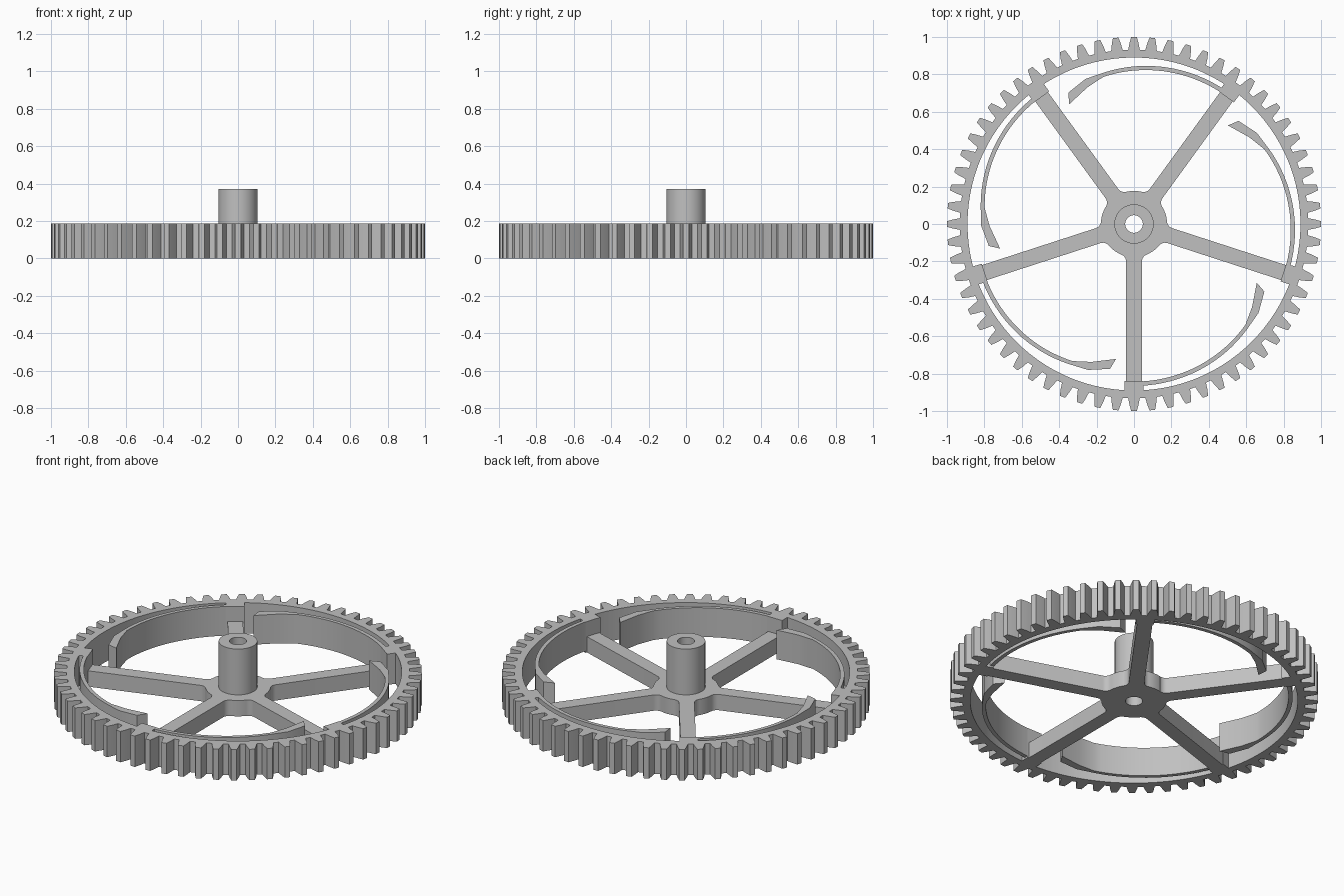
import bpy
import bmesh
from math import pi, radians, cos, sin, sqrt, atan2

if "Cube" in bpy.data.objects:
    bpy.data.objects.remove(bpy.data.objects["Cube"], do_unlink=True)

GREY = (0.53, 0.53, 0.53, 1.0)
mat = bpy.data.materials.new("plain grey")
mat.use_nodes = True
mat.diffuse_color = GREY
mat.node_tree.nodes["Principled BSDF"].inputs["Base Color"].default_value = GREY

RIM_H, SPOKE_H, SHAFT_H = 0.185, 0.095, 0.37
RIM_IN, ROOT, HUB_R, SHAFT_R, BORE_R = 0.89, 0.932, 0.177, 0.105, 0.047
TEETH, SPOKES = 64, 5


def polar(r, a):
    return (r * cos(a), r * sin(a))


def band(name, side_a, side_b, z0, z1, closed=False, turn=0.0):
    """Solid band between two matching 2D paths, from z0 up to z1."""
    bm = bmesh.new()
    rows = [[bm.verts.new((*p, z)) for p, z in ((a, z0), (a, z1), (b, z1), (b, z0))]
            for a, b in zip(side_a, side_b)]
    pairs = list(zip(rows, rows[1:]))
    if closed:
        pairs.append((rows[-1], rows[0]))
    else:
        bm.faces.new(rows[0])
        bm.faces.new(rows[-1])
    for r, s in pairs:
        for i in range(4):
            j = (i + 1) % 4
            bm.faces.new((r[i], r[j], s[j], s[i]))
    bmesh.ops.recalc_face_normals(bm, faces=bm.faces)
    for f in bm.faces:
        f.smooth = True
    mesh = bpy.data.meshes.new(name)
    bm.to_mesh(mesh)
    bm.free()
    mesh.set_sharp_from_angle(angle=radians(20))
    mesh.materials.append(mat)
    obj = bpy.data.objects.new(name, mesh)
    obj.rotation_euler.z = turn
    bpy.context.collection.objects.link(obj)
    return obj


def tube(name, r_out, r_in, z0, z1, n=64):
    angles = [2 * pi * i / n for i in range(n)]
    band(name, [polar(r_out, a) for a in angles], [polar(r_in, a) for a in angles],
         z0, z1, closed=True)


# Toothed rim: each tooth is a tapered flank mirrored about its centre line
flank = [(ROOT, 0.031), (0.968, 0.024), (1.0, 0.015)]
tooth = [(r, -w / r) for r, w in flank] + [(r, w / r) for r, w in reversed(flank)]
outer, inner = [], []
for i in range(TEETH):
    for r, da in tooth:
        a = 2 * pi * i / TEETH + da
        outer.append(polar(r, a))
        inner.append(polar(RIM_IN, a))
band("toothed_rim", outer, inner, 0, RIM_H, closed=True)

# Hub plate and bored shaft
tube("hub_plate", HUB_R, SHAFT_R - 0.01, 0, SPOKE_H)
tube("hub_shaft", SHAFT_R, BORE_R, 0, SHAFT_H)

# Spoke outline with rounded fillets where it meets the hub
HALF, FILLET = 0.042, 0.04
cy = HALF + FILLET
cx = sqrt((HUB_R + FILLET) ** 2 - cy ** 2)
start = pi + atan2(cy, cx)
edge = [(0.13, 0.05)]
for i in range(7):
    a = start + (1.5 * pi - start) * i / 6
    edge.append((cx + FILLET * cos(a), cy + FILLET * sin(a)))
edge.append((RIM_IN + 0.01, HALF))
mirrored = [(x, -y) for x, y in edge]

# Spring arm: thin arc drifting inward, ending in a bent, thicker tip
arm_out, arm_in = [], []
for i in range(17):
    t = 2 + 44.8 * i / 16
    drift = 0.04 * (t / 47) ** 2
    arm_out.append(polar(0.866 - drift, radians(t)))
    arm_in.append(polar(0.843 - drift, radians(t + i / 16)))
arm_out += [polar(0.818, radians(54.5)), polar(0.785, radians(62.6))]
arm_in += [polar(0.772, radians(54.8)), polar(0.728, radians(64.4))]

# Anchor block joining each arm to the rim
block_a = [(0.84, -0.05), (0.84, 0.05)]
block_b = [(0.9, -0.05), (0.9, 0.05)]

for k in range(SPOKES):
    turn = radians(-90 + 360 / SPOKES * k)
    band(f"spoke_{k + 1}", edge, mirrored, 0, SPOKE_H, turn=turn)
    band(f"anchor_block_{k + 1}", block_a, block_b, 0, RIM_H, turn=turn)
    band(f"spring_arm_{k + 1}", arm_out, arm_in, 0.01, RIM_H, turn=turn)
